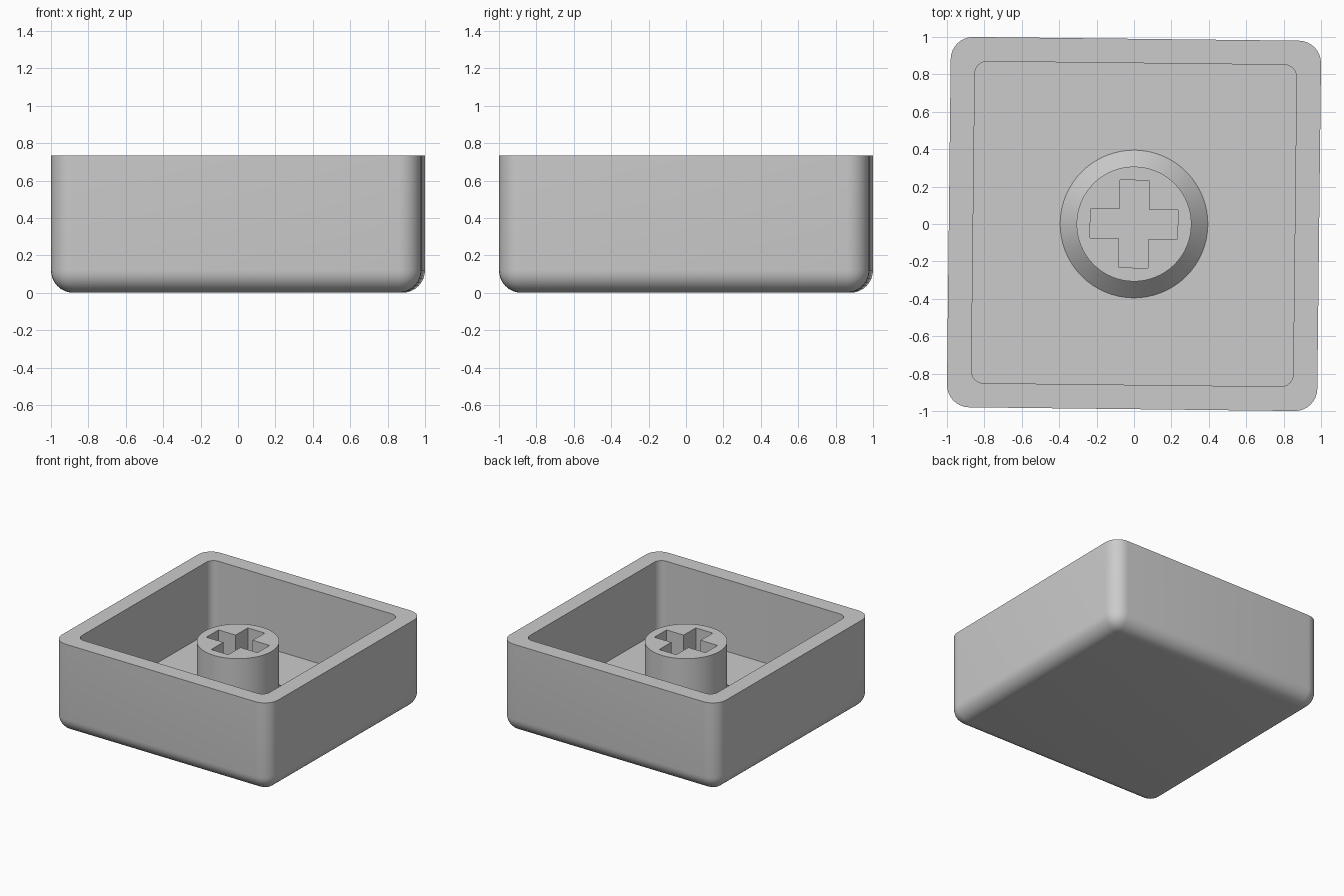
import bpy, bmesh, math

if "Cube" in bpy.data.objects:
    bpy.data.objects.remove(bpy.data.objects["Cube"])

TILT = math.radians(-0.65)      # the whole part is turned very slightly
HEIGHT, FLOOR, STEM_TOP = 0.735, 0.145, 0.62

plastic = bpy.data.materials.new("grey plastic")
plastic.diffuse_color = (0.6, 0.6, 0.6, 1)
plastic.use_nodes = True
plastic.node_tree.nodes["Principled BSDF"].inputs["Base Color"].default_value = plastic.diffuse_color


def make_object(name, bm):
    bmesh.ops.recalc_face_normals(bm, faces=bm.faces)
    mesh = bpy.data.meshes.new(name)
    bm.to_mesh(mesh)
    bm.free()
    mesh.materials.append(plastic)
    obj = bpy.data.objects.new(name, mesh)
    bpy.context.collection.objects.link(obj)
    return obj


def rounded_box(name, half, z0, z1, radius, round_bottom):
    bm = bmesh.new()
    bmesh.ops.create_cube(bm, size=1)
    for v in bm.verts:
        v.co = (v.co.x * 2 * half, v.co.y * 2 * half, z1 if v.co.z > 0 else z0)
    edges = []
    for e in bm.edges:
        za, zb = (v.co.z for v in e.verts)
        if za != zb or (round_bottom and za == z0):
            edges.append(e)
    bmesh.ops.bevel(bm, geom=edges, offset=radius, segments=8,
                    affect='EDGES', profile=0.5, clamp_overlap=True)
    return make_object(name, bm)


def prism(name, points, z0, z1):
    bm = bmesh.new()
    face = bm.faces.new([bm.verts.new((x, y, z0)) for x, y in points])
    new = bmesh.ops.extrude_face_region(bm, geom=[face])["geom"]
    for v in new:
        if isinstance(v, bmesh.types.BMVert):
            v.co.z = z1
    return make_object(name, bm)


def lathe(name, profile, sides=64):
    bm = bmesh.new()
    rings = []
    for r, z in profile:
        rings.append([bm.verts.new((r * math.cos(2 * math.pi * i / sides),
                                    r * math.sin(2 * math.pi * i / sides), z))
                      for i in range(sides)])
    for a, b in zip(rings, rings[1:]):
        for i in range(sides):
            j = (i + 1) % sides
            bm.faces.new((a[i], a[j], b[j], b[i]))
    bm.faces.new(rings[0])
    bm.faces.new(rings[-1])
    return make_object(name, bm)


def cut(obj, cutter):
    mod = obj.modifiers.new("cut", 'BOOLEAN')
    mod.operation = 'DIFFERENCE'
    mod.solver = 'EXACT'
    mod.object = cutter
    bpy.context.view_layer.objects.active = obj
    bpy.ops.object.modifier_apply(modifier=mod.name)
    bpy.data.objects.remove(cutter)


# Open shell with rounded corners and underside
shell = rounded_box("shell", 0.99, 0, HEIGHT, 0.12, True)
cut(shell, rounded_box("cavity", 0.86, FLOOR, 1.0, 0.065, False))

# Round stem with a chamfered foot and a cross socket
stem = lathe("stem", [(0.395, FLOOR), (0.307, FLOOR + 0.09), (0.307, STEM_TOP)])
w, l = 0.078, 0.234
quarter = [(l, -w), (l, w), (w, w)]
cross = []
for k in range(4):
    for x, y in quarter:
        for _ in range(k):
            x, y = -y, x
        cross.append((x, y))
cut(stem, prism("socket", cross, FLOOR + 0.04, 1.0))

# Smooth rounded areas, keep crisp edges
for obj in (shell, stem):
    obj.rotation_euler.z = TILT
    bpy.ops.object.select_all(action='DESELECT')
    obj.select_set(True)
    bpy.context.view_layer.objects.active = obj
    bpy.ops.object.shade_smooth_by_angle(angle=math.radians(30))
